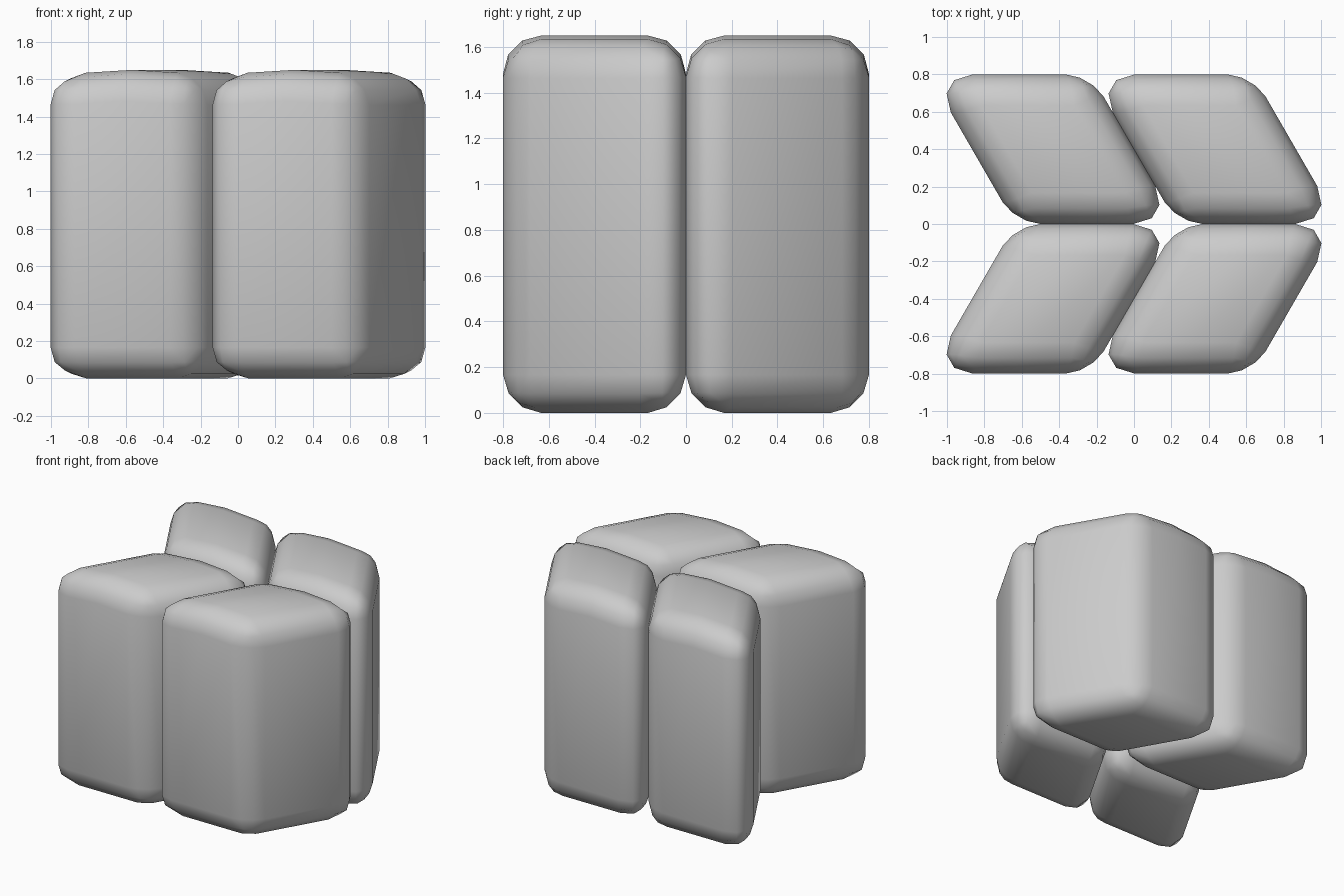
import bpy
import bmesh
import math

if "Cube" in bpy.data.objects:
    bpy.data.objects.remove(bpy.data.objects["Cube"])

W, D, H = 0.866, 0.8, 1.65      # block width, depth, ridge height
LEAN = D * math.tan(math.radians(30)) / 2
EAVE = H - 0.027                # top is slightly crowned along its middle


def block(name, cx, side):
    """Rounded leaning prism; side = -1 for the front row, 1 for the back row."""
    profile = [(-W / 2, 0), (W / 2, 0), (W / 2, EAVE), (0, H), (-W / 2, EAVE)]
    bm = bmesh.new()
    inner = [bm.verts.new((cx + x + LEAN, 0, z)) for x, z in profile]
    outer = [bm.verts.new((cx + x - LEAN, side * D, z)) for x, z in profile]
    bm.faces.new(inner)
    bm.faces.new(outer[::-1])
    n = len(profile)
    for i in range(n):
        j = (i + 1) % n
        bm.faces.new((inner[i], outer[i], outer[j], inner[j]))
    bmesh.ops.recalc_face_normals(bm, faces=bm.faces)
    mesh = bpy.data.meshes.new(name)
    bm.to_mesh(mesh)
    bm.free()
    obj = bpy.data.objects.new(name, mesh)
    bpy.context.collection.objects.link(obj)
    mesh.polygons.foreach_set("use_smooth", [True] * len(mesh.polygons))

    # Equal-width rounding: wide on acute corners, tight on obtuse ones
    bev = obj.modifiers.new("rounding", 'BEVEL')
    bev.offset_type = 'WIDTH'
    bev.width = 0.235
    bev.segments = 3
    bev.limit_method = 'ANGLE'
    bev.angle_limit = math.radians(30)
    bev.use_clamp_overlap = False
    return obj


# Two mirrored rows of two touching blocks
for row, side in (("front", -1), ("back", 1)):
    for col, cx in (("left", -W / 2), ("right", W / 2)):
        block(f"{row}_{col}_block", cx, side)
